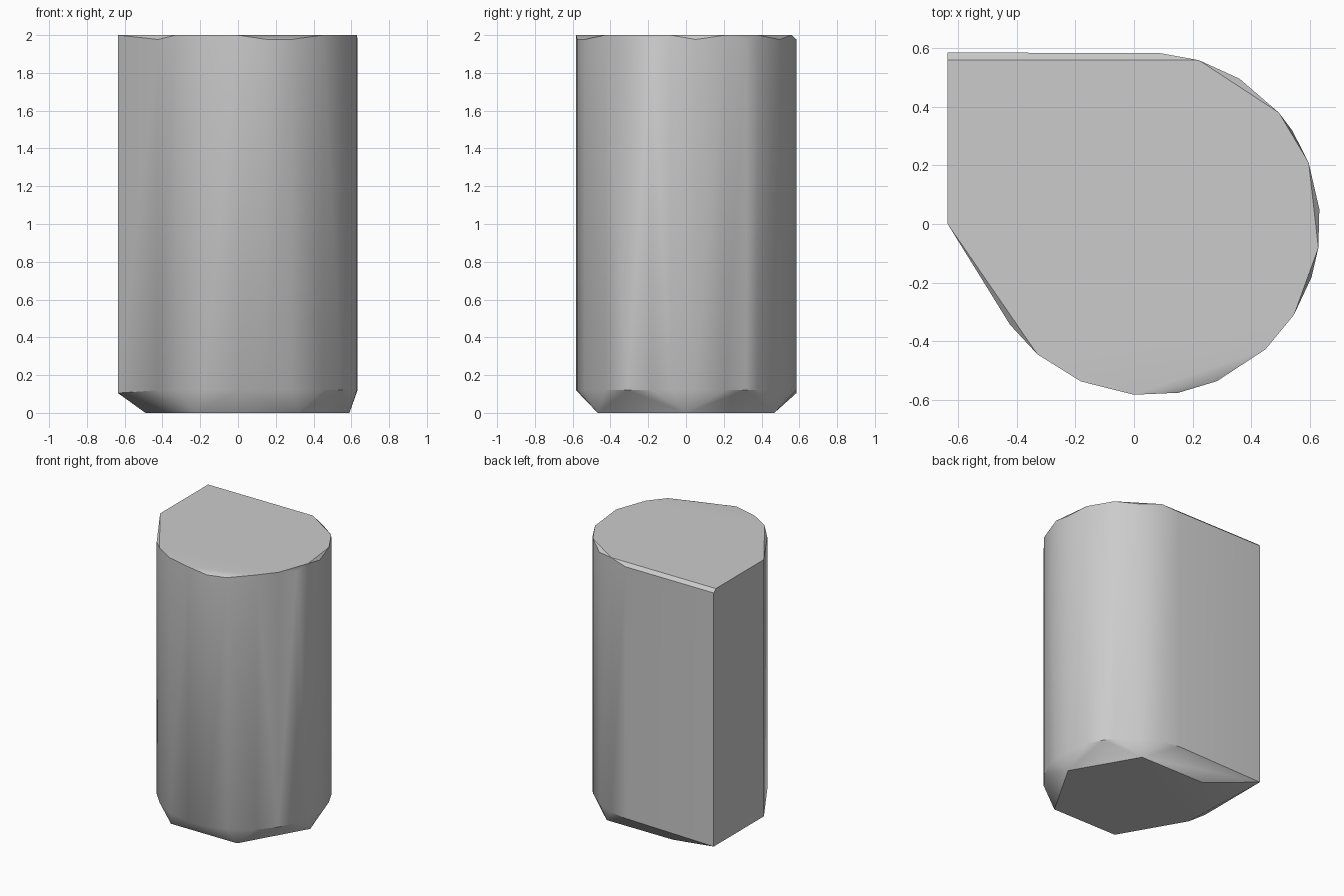
import bpy
import bmesh
from math import cos, sin, radians

cube = bpy.data.objects.get("Cube")
if cube:
    bpy.data.objects.remove(cube, do_unlink=True)

CENTRE_X, RADIUS, FOOT_RADIUS = 0.05, 0.585, 0.54
LEFT, BACK = -0.636, 0.585
SHOULDER, RIM, TOP = 0.12, 1.977, 2.0


def on_circle(angle, radius):
    a = radians(angle)
    return CENTRE_X + radius * cos(a), radius * sin(a)


# Rounded wall: angles whose wall reaches the top, and those cut by a chamfer
full_angles = [229.5, 246.7, 265, 313, 328, 352, 21, 40.5]
chamfered_angles = [216, 280, 293.5, 342, 5, 33, 58, 86.6]

points = []
for angles, height in ((full_angles, TOP), (chamfered_angles, RIM)):
    for angle in angles:
        x, y = on_circle(angle, RADIUS)
        points += [(x, y, SHOULDER), (x, y, height)]

# Wall vertex where the rounded side meets the back chamfer
x, y = on_circle(73, RADIUS)
points += [(x, y, SHOULDER), (x, y, TOP)]

# Square corner on the back right
points += [(LEFT, 0, 0.105), (LEFT, 0, TOP),
           (LEFT, BACK, 0.105), (LEFT, BACK, RIM), (LEFT, 0.56, TOP)]

# Hexagonal foot
points += [(*on_circle(60 * i, FOOT_RADIUS), 0) for i in range(6)]

# Wrap the outline points in one faceted solid
bm = bmesh.new()
for p in points:
    bm.verts.new(p)
hull = bmesh.ops.convex_hull(bm, input=bm.verts[:])
loose = [v for v in bm.verts if not v.link_faces]
bmesh.ops.delete(bm, geom=loose, context='VERTS')
bmesh.ops.dissolve_limit(bm, angle_limit=radians(0.5),
                         verts=bm.verts[:], edges=bm.edges[:])
bmesh.ops.recalc_face_normals(bm, faces=bm.faces[:])
mesh = bpy.data.meshes.new("faceted_column")
bm.to_mesh(mesh)
bm.free()

column = bpy.data.objects.new("faceted_column", mesh)
bpy.context.collection.objects.link(column)

# Plain grey
grey = bpy.data.materials.new("light_grey")
grey.use_nodes = True
colour = (0.6, 0.6, 0.6, 1)
grey.diffuse_color = colour
grey.node_tree.nodes["Principled BSDF"].inputs["Base Color"].default_value = colour
mesh.materials.append(grey)

bpy.ops.object.select_all(action='DESELECT')
column.select_set(True)
bpy.context.view_layer.objects.active = column
bpy.ops.object.shade_smooth_by_angle(angle=radians(30))
